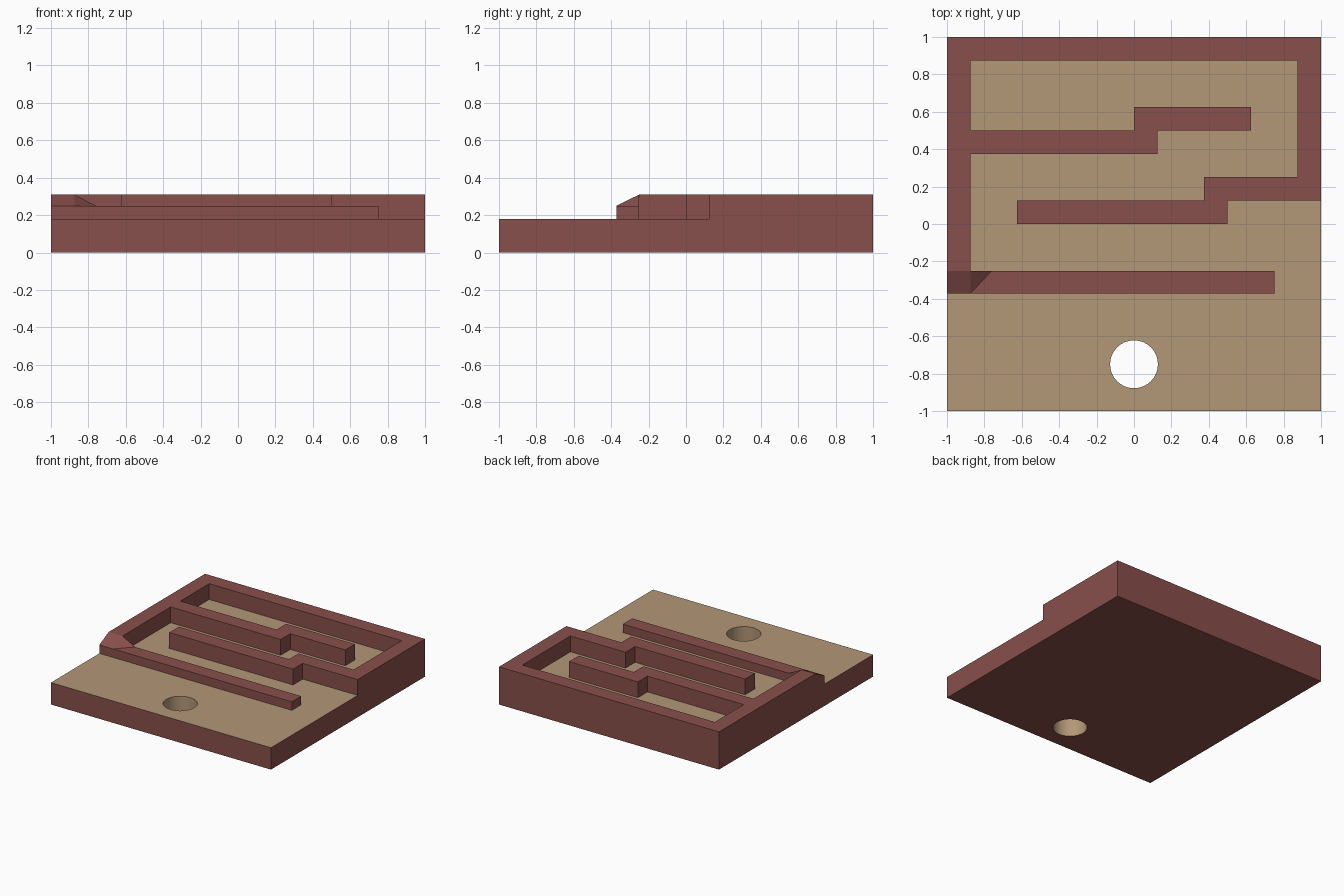
import bpy, bmesh, math

if "Cube" in bpy.data.objects:
    bpy.data.objects.remove(bpy.data.objects["Cube"])

BASE_Z, LOW_Z, TOP_Z = 0.18, 0.25, 0.31


def material(name, rgb):
    m = bpy.data.materials.new(name)
    m.diffuse_color = (*rgb, 1)
    m.use_nodes = True
    m.node_tree.nodes["Principled BSDF"].inputs["Base Color"].default_value = m.diffuse_color
    return m


RED = material("brick red", (0.25, 0.08, 0.072))
TAN = material("sandy tan", (0.45, 0.31, 0.185))


def finish(bm, name):
    bmesh.ops.recalc_face_normals(bm, faces=bm.faces)
    bm.normal_update()
    me = bpy.data.meshes.new(name)
    ob = bpy.data.objects.new(name, me)
    bpy.context.collection.objects.link(ob)
    for m in (RED, TAN):
        me.materials.append(m)
    return ob, me


# base slab with a round through-hole; tan floor and bore, red sides and underside
bm = bmesh.new()
square = [(-1, -1), (1, -1), (1, 1), (-1, 1)]
circle = [(0.128 * math.cos(2 * math.pi * i / 32), -0.75 + 0.128 * math.sin(2 * math.pi * i / 32))
          for i in range(32)]
edges = []
for loop in (square, circle):
    vs = [bm.verts.new((x, y, 0)) for x, y in loop]
    edges += [bm.edges.new((vs[i - 1], vs[i])) for i in range(len(vs))]
bmesh.ops.triangle_fill(bm, use_beauty=True, use_dissolve=False, edges=edges)
ext = bmesh.ops.extrude_face_region(bm, geom=list(bm.faces), use_keep_orig=True)
for v in ext["geom"]:
    if isinstance(v, bmesh.types.BMVert):
        v.co.z = BASE_Z
base, me = finish(bm, "base_slab")
for f in bm.faces:
    c = f.calc_center_median()
    bore = abs(f.normal.z) < 0.5 and math.hypot(c.x, c.y + 0.75) < 0.2
    f.material_index = 1 if f.normal.z > 0.5 or bore else 0
bm.to_mesh(me)
bm.free()
bpy.context.view_layer.objects.active = base
base.select_set(True)
bpy.ops.object.shade_smooth_by_angle(angle=math.radians(30))

# winding walls: one outline, full height except the low front arm
full = [(-0.875, -0.25), (-0.875, 0.375), (0.125, 0.375), (0.125, 0.5), (0.625, 0.5),
        (0.625, 0.625), (0, 0.625), (0, 0.5), (-0.875, 0.5), (-0.875, 0.875),
        (0.875, 0.875), (0.875, 0.25), (0.375, 0.25), (0.375, 0.125), (-0.625, 0.125),
        (-0.625, 0), (0.5, 0), (0.5, 0.125), (1, 0.125), (1, 1), (-1, 1), (-1, -0.25)]
low = [(-1, -0.372), (-0.875, -0.372), (-0.76, -0.372), (0.75, -0.372), (0.75, -0.25), (-0.76, -0.25)]
bm = bmesh.new()
hi = [bm.verts.new((x, y, TOP_Z)) for x, y in full]
lo = [bm.verts.new((x, y, LOW_Z)) for x, y in low]
ring = hi + lo
foot = [bm.verts.new((v.co.x, v.co.y, BASE_Z)) for v in ring]
for i in range(len(ring)):
    bm.faces.new((ring[i - 1], ring[i], foot[i], foot[i - 1]))
bm.faces.new(hi)
# sloped corner joining the two heights
bm.faces.new((lo[0], lo[1], hi[0], hi[-1]))
bm.faces.new((lo[1], lo[5], hi[0]))
bm.faces.new((lo[1], lo[2], lo[5]))
bm.faces.new(lo[2:])
walls, me = finish(bm, "winding_walls")
bm.to_mesh(me)
bm.free()
